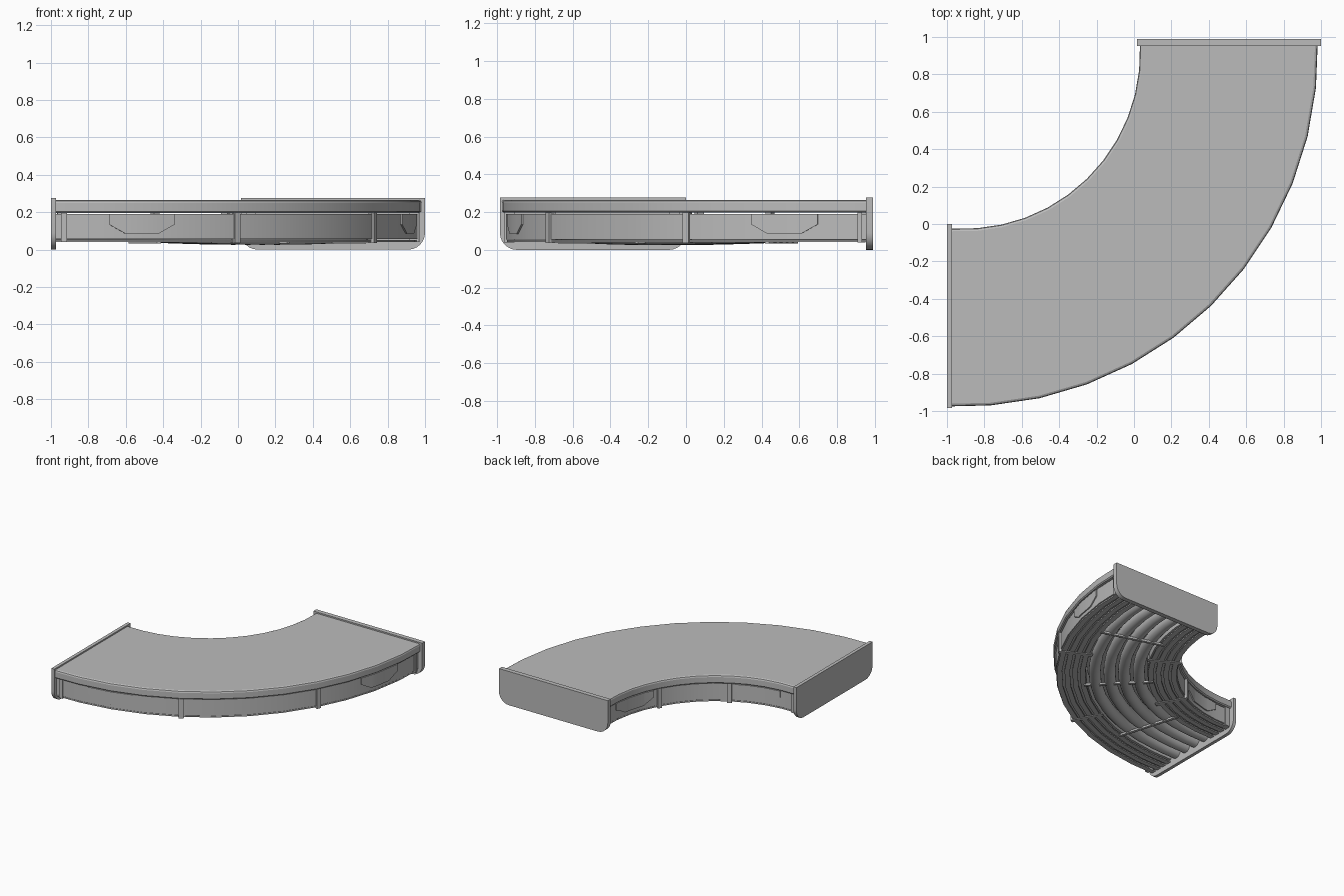
import bpy, bmesh, math

cube = bpy.data.objects.get("Cube")
if cube:
    bpy.data.objects.remove(cube, do_unlink=True)

grey = bpy.data.materials.new("mid_grey")
grey.use_nodes = True
COLOUR = (0.5, 0.5, 0.5, 1)
grey.diffuse_color = COLOUR
grey.node_tree.nodes["Principled BSDF"].inputs["Base Color"].default_value = COLOUR

# Quarter-turn path: arc centre with short straight ends
CX, CY, MID = -0.908, 0.915, 1.415
angles = [5.7 + 8 * k for k in range(11)]
frames = [(0, CX, 0.96, 1, 0)]
for a in angles:
    frames.append((a, CX, CY, math.cos(math.radians(a)), -math.sin(math.radians(a))))
frames.append((90, -0.98, CY, 0, -1))


def at(a, r, z):
    """Point at turn angle a, radius r and height z on the faceted path."""
    for f, g in zip(frames, frames[1:]):
        if a <= g[0]:
            break
    t = (a - f[0]) / (g[0] - f[0])
    _, x, y, dx, dy = [p + (q - p) * t for p, q in zip(f, g)]
    return (x + r * dx, y + r * dy, z)


def loft(name, rings, smooth=True):
    """Skin a list of closed rings and cap both ends."""
    bm = bmesh.new()
    loops = [[bm.verts.new(p) for p in ring] for ring in rings]
    n = len(loops[0])
    for u, v in zip(loops, loops[1:]):
        for i in range(n):
            j = (i + 1) % n
            bm.faces.new((u[i], u[j], v[j], v[i]))
    bm.faces.new(loops[0])
    bm.faces.new(loops[-1])
    bmesh.ops.recalc_face_normals(bm, faces=bm.faces)
    mesh = bpy.data.meshes.new(name)
    bm.to_mesh(mesh)
    bm.free()
    mesh.materials.append(grey)
    ob = bpy.data.objects.new(name, mesh)
    bpy.context.collection.objects.link(ob)
    if smooth:
        bpy.ops.object.select_all(action='DESELECT')
        ob.select_set(True)
        bpy.context.view_layer.objects.active = ob
        bpy.ops.object.shade_smooth_by_angle(angle=math.radians(20))


def box_profile(r0, r1, z0, z1):
    return [(r0, z0), (r1, z0), (r1, z1), (r0, z1)]


def sweep(name, profile, stations, sag=0):
    drop = lambda a: sag * math.sin(math.radians(2 * a)) ** 2
    loft(name, [[at(a, r, z - drop(a)) for r, z in profile] for a in stations])


def radial_box(name, a, r0, r1, z0, z1, width):
    """Block of constant width lying across the path."""
    ring = lambda r: [at(a + s * math.degrees(width / 2 / r), r, z)
                      for s, z in ((-1, z0), (1, z0), (1, z1), (-1, z1))]
    loft(name, [ring(r0), ring(r1)], False)


whole_turn = [f[0] for f in frames]

# Deck with bevelled top rims
half_w = 0.475
rim = [(half_w - 0.008, 0.197), (half_w, 0.205), (half_w, 0.25), (half_w - 0.004, 0.26),
       (half_w - 0.014, 0.265)]
deck = [(MID + r, z) for r, z in rim] + [(MID - r, z) for r, z in reversed(rim)]
sweep("deck", deck, whole_turn)

for side, label in ((1, "outer"), (-1, "inner")):
    R = lambda d: MID + side * d
    # Side wall and tray, just clear of the deck, with strips below
    sweep(label + "_side_wall", box_profile(R(0.435), R(0.455), 0.056, 0.19), whole_turn)
    sweep(label + "_tray", box_profile(R(0.23), R(0.434), 0.064, 0.188), whole_turn)
    for k in range(4):
        d = 0.235 + k * 0.058
        sweep(f"{label}_strip_{k + 1}", box_profile(R(d), R(d + 0.04), 0.041, 0.051), whole_turn)

    # Clips wrapping the wall and the strips
    for a in (29.2, 61.2):
        radial_box(f"{label}_clip_post_{int(a)}", a, R(0.43), R(0.468), 0.04, 0.2, 0.035)
        radial_box(f"{label}_clip_foot_{int(a)}", a, R(0.21), R(0.468), 0.036, 0.044, 0.035)

    # Slim posts against the end plates
    for a in (1, 89):
        radial_box(f"{label}_end_post_{a}", a, R(0.41), R(0.464), 0.04, 0.2, 0.02)

    # Hatch plates with clipped lower corners
    r_face = R(0.455)
    span = math.degrees(0.18 / r_face)
    offset = 32.8 if side > 0 else 29.5
    for mid in (45 - offset, 45 + offset):
        marks = [mid + span * s for s in (-1, -0.5, 0.5, 1)]
        marks += [a for a in angles if abs(a - mid) < span]
        rings = []
        for a in sorted(marks):
            low = 0.085 + 0.05 * max(0, abs(a - mid) / span - 0.5) * 2
            rings.append([at(a, r, z) for r, z in
                          box_profile(r_face, r_face + side * 0.009, low, 0.19)])
        loft(f"{label}_hatch_{int(mid)}", rings)

# Sagging pipes along the middle
for k in range(4):
    r = MID + (k - 1.5) * 0.11
    circle = [(r + 0.045 * math.cos(t * math.tau / 20), 0.091 + 0.045 * math.sin(t * math.tau / 20))
              for t in range(20)]
    sweep(f"pipe_{k + 1}", circle, range(0, 91, 3), 0.02)

# Cross bars holding the pipes
for a in (17, 45, 73):
    radial_box(f"cross_bar_{a}", a, MID - 0.27, MID + 0.25, 0.034, 0.05, 0.022)


# End plates with rounded lower corners
def end_plate(name, place, near, far):
    w, rad, top = 0.4925, 0.09, 0.276
    outline = [(-w, top)]
    for sx, start in ((-1, 180), (1, 270)):
        for i in range(7):
            t = math.radians(start + i * 15)
            outline.append((sx * (w - rad) + rad * math.cos(t), rad + rad * math.sin(t)))
    outline.append((w, top))
    loft(name, [[place(u, d, z) for u, z in outline] for d in (near, far)])


end_plate("back_end_plate", lambda u, d, z: (0.5075 + u, d, z), 0.953, 0.99)
end_plate("right_end_plate", lambda u, d, z: (d, -0.4925 + u, z), -0.973, -1.0)
